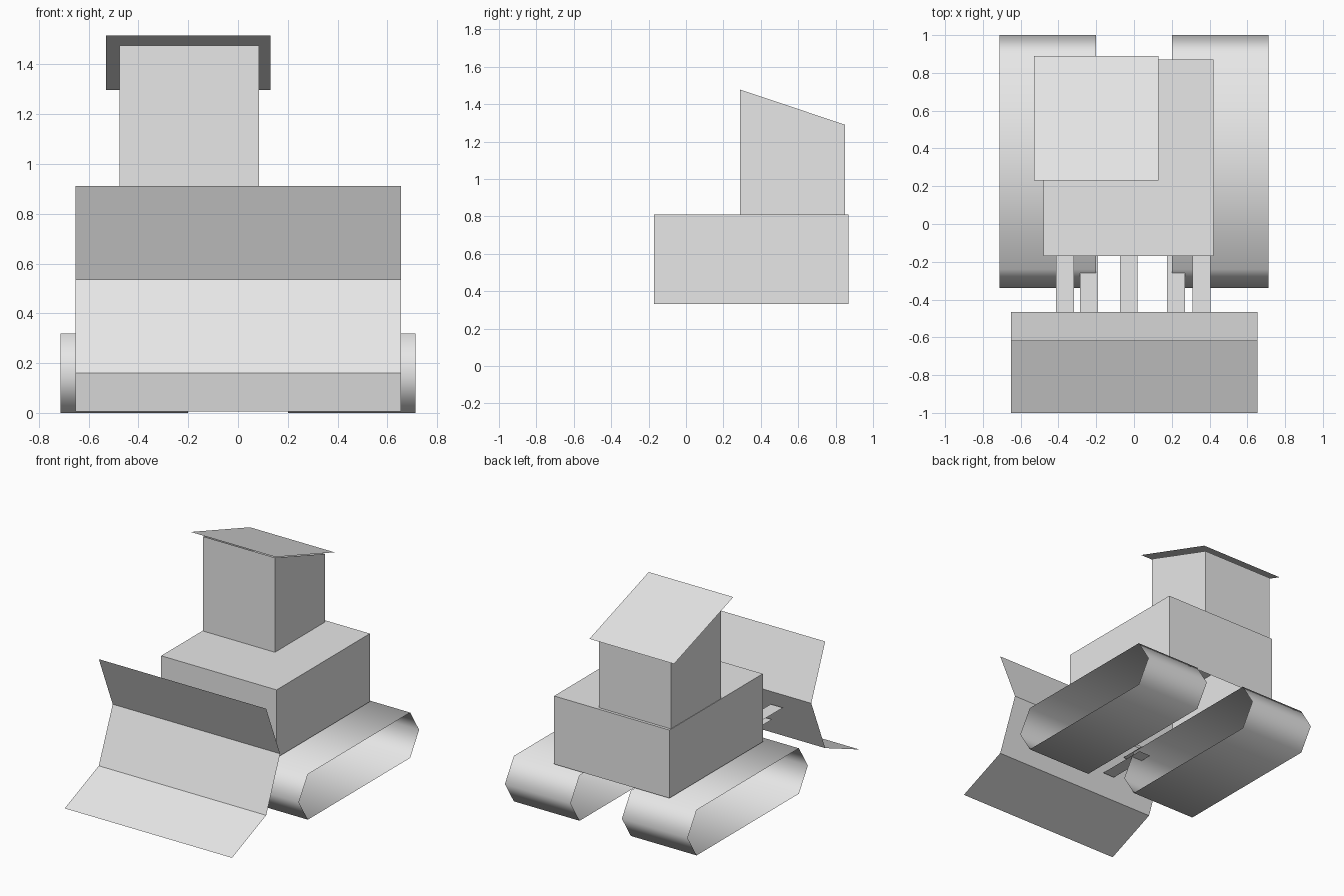
import bpy, bmesh

cube = bpy.data.objects.get("Cube")
if cube:
    bpy.data.objects.remove(cube, do_unlink=True)

grey = bpy.data.materials.new("light_grey")
grey.use_nodes = True
colour = (0.8, 0.8, 0.8, 1)
grey.diffuse_color = colour
grey.node_tree.nodes["Principled BSDF"].inputs["Base Color"].default_value = colour


def finish(name, bm, smooth=False):
    mesh = bpy.data.meshes.new(name)
    for face in bm.faces:
        face.smooth = smooth
    bm.to_mesh(mesh)
    bm.free()
    mesh.materials.append(grey)
    obj = bpy.data.objects.new(name, mesh)
    bpy.context.collection.objects.link(obj)
    return obj


def sheet(name, profile, x0, x1, closed=False, smooth=False):
    """Thin sheet: a (y, z) profile swept along x."""
    bm = bmesh.new()
    rows = [[bm.verts.new((x, y, z)) for y, z in profile] for x in (x0, x1)]
    n = len(profile)
    for i in range(n if closed else n - 1):
        j = (i + 1) % n
        bm.faces.new((rows[0][i], rows[1][i], rows[1][j], rows[0][j]))
    return finish(name, bm, smooth)


def walls(name, x0, x1, y0, y1, z0, z_front, z_back, lid):
    """Box open at the bottom, with separate front and back heights."""
    bm = bmesh.new()
    corners = [(x0, y0, z_front), (x1, y0, z_front), (x1, y1, z_back), (x0, y1, z_back)]
    low = [bm.verts.new((x, y, z0)) for x, y, z in corners]
    top = [bm.verts.new(c) for c in corners]
    for i in range(4):
        j = (i + 1) % 4
        bm.faces.new((low[i], low[j], top[j], top[i]))
    if lid:
        bm.faces.new(top)
    return finish(name, bm)


# Hull and cabin
walls("hull", -0.48, 0.42, -0.17, 0.87, 0.33, 0.81, 0.81, True)
walls("cabin", -0.477, 0.085, 0.29, 0.85, 0.81, 1.477, 1.29, False)

# Sloping roof sheet
sheet("roof", [(0.89, 1.298), (0.23, 1.517)], 0.13, -0.53)

# Folded blade
sheet("blade", [(-1.0, 0.005), (-0.62, 0.16), (-0.465, 0.535), (-0.62, 0.912)], -0.652, 0.654)

# Open track loops, smoothly shaded
loop = [(-0.34, 0.16), (-0.24, 0.32), (0.90, 0.32), (1.0, 0.16), (0.90, 0), (-0.24, 0)]
for side, x0, x1 in (("right", -0.713, -0.2), ("left", 0.2, 0.713)):
    sheet(side + "_track", loop, x0, x1, closed=True, smooth=True)

# Flat push arms between hull and blade
for name, x, z, front, back in (
        ("outer_right_arm", -0.365, 0.43, -0.49, -0.17),
        ("inner_right_arm", -0.238, 0.29, -0.55, -0.17),
        ("middle_arm", -0.028, 0.43, -0.49, -0.17),
        ("inner_left_arm", 0.223, 0.29, -0.55, -0.17),
        ("outer_left_arm", 0.358, 0.43, -0.49, -0.17)):
    sheet(name, [(front, z), (back, z)], x - 0.047, x + 0.047)
